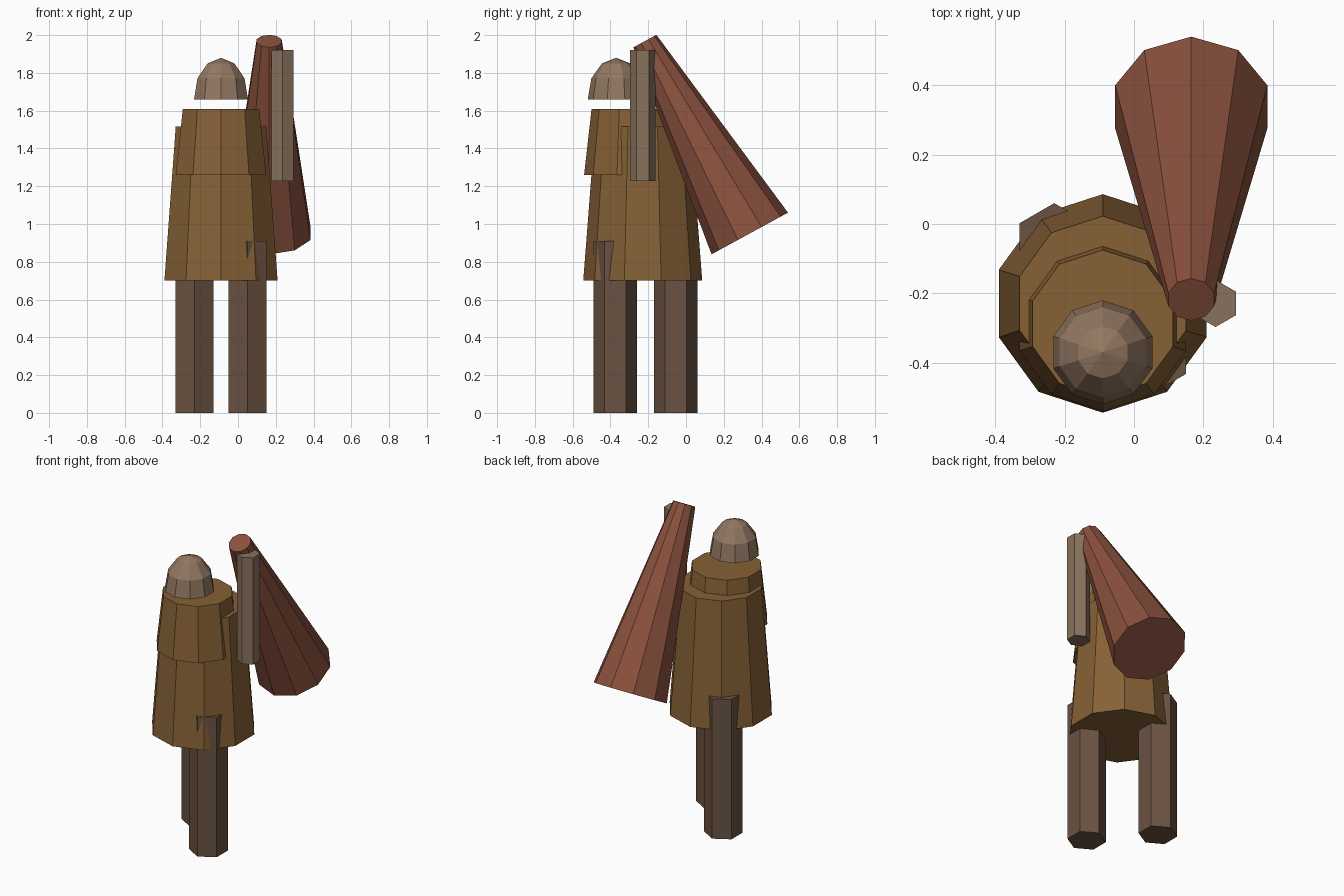
import bpy, bmesh
from math import sin, cos, pi, radians

if "Cube" in bpy.data.objects:
    bpy.data.objects.remove(bpy.data.objects["Cube"])


def material(name, rgb):
    m = bpy.data.materials.new(name)
    m.diffuse_color = (*rgb, 1)
    m.use_nodes = True
    m.node_tree.nodes["Principled BSDF"].inputs["Base Color"].default_value = m.diffuse_color
    return m


def lathe(name, sides, profile, loc, mat, tilt=0):
    """Faceted solid from (radius, z) rings, one corner on the y axis."""
    bm = bmesh.new()
    rings = []
    for r, z in profile:
        n = sides if r > 0 else 1
        rings.append([bm.verts.new((r * sin(2 * pi * i / sides), -r * cos(2 * pi * i / sides), z))
                      for i in range(n)])
    bm.faces.new(rings[0][::-1])
    for a, b in zip(rings, rings[1:]):
        for i in range(sides):
            j = (i + 1) % sides
            if len(b) == 1:
                bm.faces.new((a[i], a[j], b[0]))
            else:
                bm.faces.new((a[i], a[j], b[j], b[i]))
    if len(rings[-1]) > 1:
        bm.faces.new(rings[-1])
    bmesh.ops.recalc_face_normals(bm, faces=bm.faces[:])
    me = bpy.data.meshes.new(name)
    bm.to_mesh(me)
    bm.free()
    me.materials.append(mat)
    ob = bpy.data.objects.new(name, me)
    ob.location = loc
    ob.rotation_euler.x = tilt
    bpy.context.collection.objects.link(ob)
    return ob


cloth = material("ochre_cloth", (0.24, 0.12, 0.037))
dark = material("dark_brown", (0.145, 0.085, 0.054))
skin = material("tan", (0.29, 0.185, 0.12))
sleeve = material("pale_brown", (0.25, 0.17, 0.11))
red = material("red_brown", (0.26, 0.083, 0.048))

# Striding legs
for name, x, y in (("left_leg", -0.23, -0.055), ("right_leg", 0.05, -0.375)):
    lathe(name, 6, [(0.115, 0), (0.115, 0.91)], (x, y, 0), dark)

# Coat, shoulders and head, each leaning further forward
lathe("coat", 10, [(0.315, 0.70), (0.252, 1.515)], (-0.09, -0.229, 0), cloth)
lathe("shoulders", 10, [(0.252, 1.26), (0.2125, 1.61)], (-0.09, -0.2875, 0), cloth)
lathe("head", 10, [(0.15, 1.66), (0.131, 1.772), (0.075, 1.85), (0, 1.88)],
      (-0.09, -0.37, 0), skin)

# Raised arm
lathe("arm", 6, [(0.068, 1.228), (0.068, 1.922)], (0.235, -0.229, 0), sleeve)

# Tapered sack slung over the shoulder
lathe("sack", 10, [(0.2305, -0.58), (0.0695, 0.58)], (0.165, 0.06, 1.459), red, radians(28.6))
